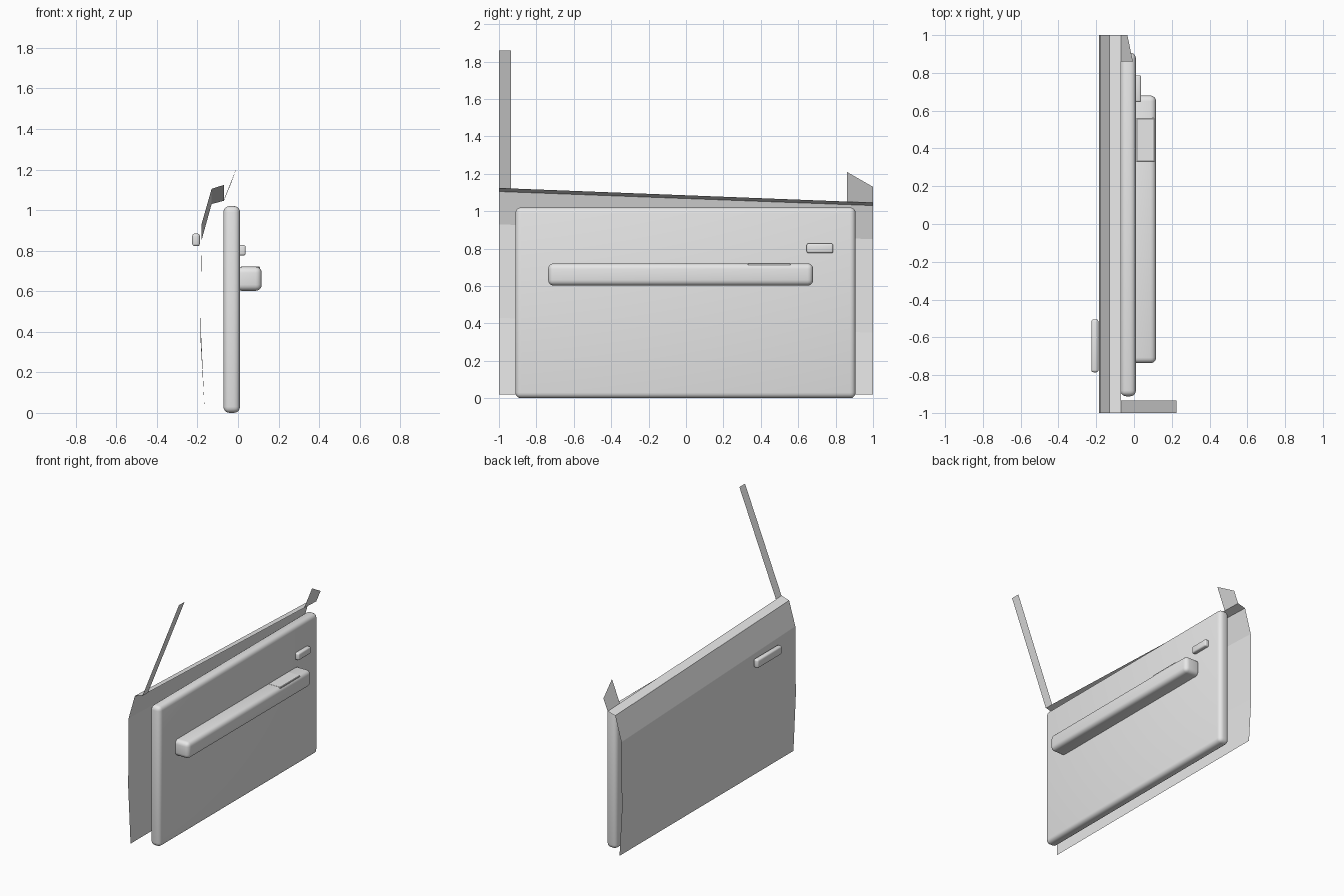
import bpy, bmesh

if "Cube" in bpy.data.objects:
    bpy.data.objects.remove(bpy.data.objects["Cube"])

def material(name, rgb):
    m = bpy.data.materials.new(name)
    m.diffuse_color = (*rgb, 1)
    m.use_nodes = True
    m.node_tree.nodes["Principled BSDF"].inputs["Base Color"].default_value = m.diffuse_color
    return m

GREY = material("plain grey", (0.8, 0.8, 0.8))

def finish(name, bm):
    mesh = bpy.data.meshes.new(name)
    bm.to_mesh(mesh)
    bm.free()
    mesh.materials.append(GREY)
    ob = bpy.data.objects.new(name, mesh)
    bpy.context.collection.objects.link(ob)
    return ob

def box(name, lo, hi, bevel, segments=4):
    """Rounded box between two corners."""
    bm = bmesh.new()
    bmesh.ops.create_cube(bm, size=1)
    for v in bm.verts:
        v.co = [(a + b) / 2 + c * (b - a) for a, b, c in zip(lo, hi, v.co)]
    bmesh.ops.bevel(bm, geom=bm.edges[:], offset=bevel, segments=segments,
                    profile=0.5, affect='EDGES')
    ob = finish(name, bm)
    bpy.context.view_layer.objects.active = ob
    ob.select_set(True)
    bpy.ops.object.shade_smooth_by_angle(angle=0.6)
    ob.select_set(False)
    return ob

def sheet(name, row_a, row_b):
    """Thin sheet joining two matching rows of points."""
    bm = bmesh.new()
    a = [bm.verts.new(p) for p in row_a]
    b = [bm.verts.new(p) for p in row_b]
    for i in range(len(a) - 1):
        bm.faces.new((a[i], b[i], b[i + 1], a[i + 1]))
    bmesh.ops.recalc_face_normals(bm, faces=bm.faces[:])
    # outside of the door faces -x
    if sum(f.normal.x for f in bm.faces) > 0:
        bmesh.ops.reverse_faces(bm, faces=bm.faces[:])
    return finish(name, bm)

# outer skin: x, z at the rear (y=-1), z at the front (y=1)
profile = [(-0.165, 0.02, 0.02), (-0.184, 0.43, 0.35), (-0.18, 0.93, 0.85),
           (-0.13, 1.105, 1.03), (-0.07, 1.124, 1.046)]
sheet("outer_skin", [(x, -1, z) for x, z, _ in profile],
      [(x, 1, z) for x, _, z in profile])

# window pillar and mirror corner
sheet("window_pillar", [(-0.07, -1, 1.12), (0.225, -1, 1.86)],
      [(-0.07, -0.935, 1.12), (0.225, -0.935, 1.86)])
sheet("mirror_corner", [(-0.07, 0.86, 1.05), (-0.006, 0.86, 1.21)],
      [(-0.07, 1, 1.045), (-0.035, 1, 1.13)])

# inner trim, armrest, switches and handles
box("inner_panel", (-0.072, -0.912, 0.0), (0.01, 0.907, 1.02), 0.03)
box("armrest", (-0.01, -0.737, 0.602), (0.117, 0.68, 0.721), 0.03)
box("switch_plate", (0.012, 0.33, 0.69), (0.108, 0.56, 0.722), 0.003, 1)
box("inner_handle", (0.0, 0.645, 0.776), (0.038, 0.787, 0.827), 0.01, 3)
box("outer_handle", (-0.226, -0.785, 0.822), (-0.188, -0.505, 0.884), 0.012, 3)
